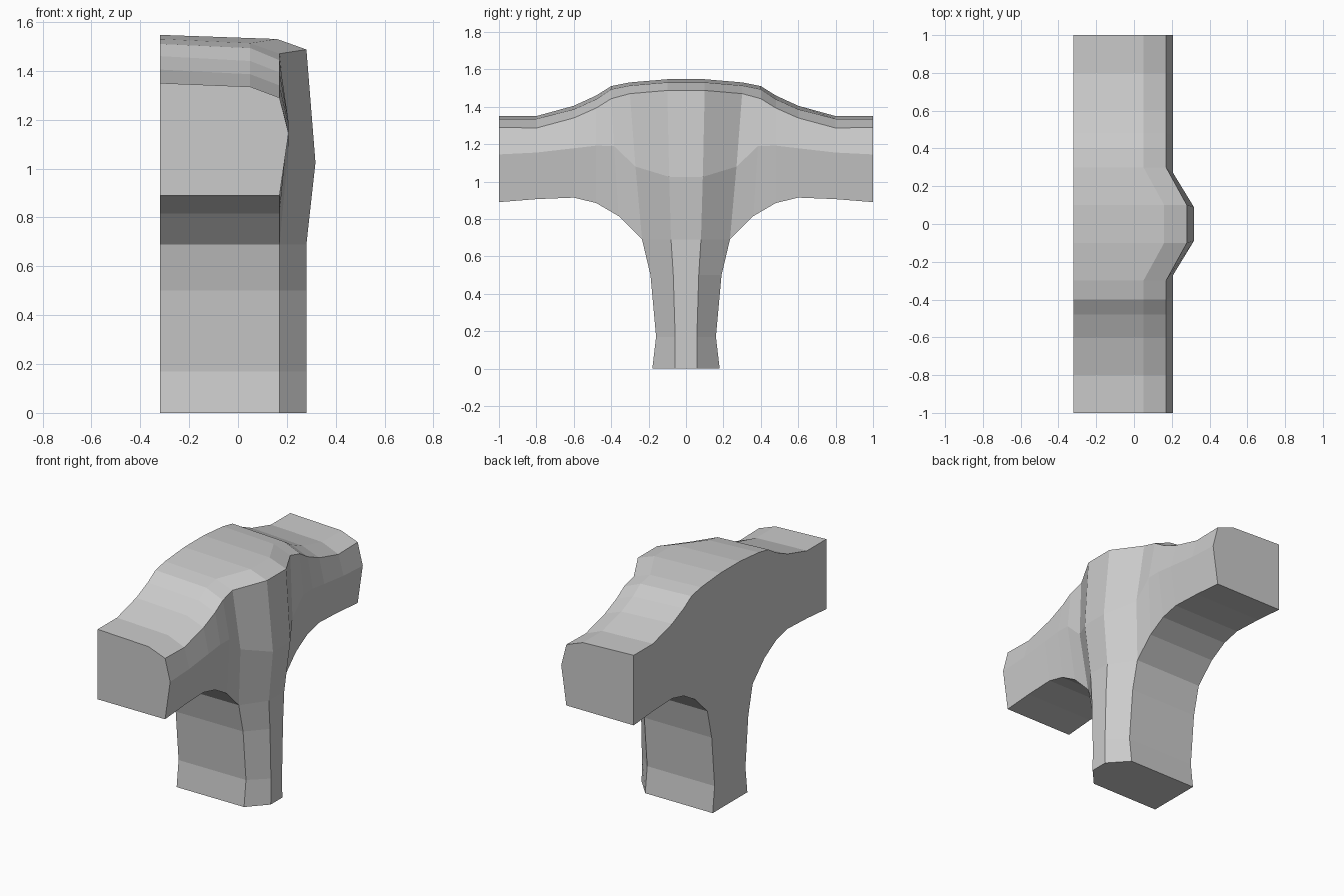
import bpy, bmesh

if "Cube" in bpy.data.objects:
    bpy.data.objects.remove(bpy.data.objects["Cube"])

BACK = -0.32

# Half of the beam, end to centre: y at top / bulge / underside, forward offset,
# then z of back top, top crease, front edge, bulge, underside
HALF = [
    (1.00, 1.00, 1.00, 0.00, 1.35, 1.335, 1.290, 1.145, 0.890),
    (0.80, 0.80, 0.80, 0.00, 1.35, 1.335, 1.286, 1.155, 0.906),
    (0.60, 0.60, 0.60, 0.00, 1.405, 1.386, 1.340, 1.178, 0.914),
    (0.48, 0.48, 0.48, 0.00, 1.46, 1.44, 1.393, 1.192, 0.885),
    (0.40, 0.385, 0.36, 0.00, 1.51, 1.493, 1.443, 1.19, 0.815),
    (0.30, 0.27, 0.235, 0.00, 1.53, 1.513, 1.470, 1.08, 0.690),
    (0.10, 0.09, 0.08, 0.11, 1.547, 1.53, 1.487, 1.025, 0.690),
]
# Pillar rings below the beam: z, outer half width, front facet half width
PILLAR = [(0.50, 0.19, 0.068), (0.17, 0.16, 0.058), (0.0, 0.18, 0.06)]

bm = bmesh.new()


def section(s, side):
    yt, ym, yb, dx, zt, zc, ze, zm, zb = s
    pts = [(BACK, yt, zt), (0.05 + dx, yt, zc), (0.17 + dx, yt, ze),
           (0.207 + dx, ym, zm), (0.17 + dx, yb, zb), (BACK, yb, zb)]
    return [bm.verts.new((x, y * side, z)) for x, y, z in pts]


def bridge(a, b, skip=()):
    n = len(a)
    for i in range(n):
        if i not in skip:
            j = (i + 1) % n
            bm.faces.new((a[i], a[j], b[j], b[i]))


# Beam: loft of sections, left open underneath where the pillar joins
rings = [section(s, -1) for s in HALF] + [section(s, 1) for s in reversed(HALF)]
join = len(HALF) - 2
for k in range(len(rings) - 1):
    bridge(rings[k], rings[k + 1], (4,) if join <= k <= join + 2 else ())
bm.faces.new(rings[0])
bm.faces.new(rings[-1])

# Pillar: continues down from the open underside
four = rings[join:join + 4]
ring = [r[4] for r in four] + [r[5] for r in reversed(four)]
for z, w, f in PILLAR:
    pts = [(0.17, -w), (0.28, -f), (0.28, f), (0.17, w),
           (BACK, w), (BACK, f), (BACK, -f), (BACK, -w)]
    lower = [bm.verts.new((x, y, z)) for x, y in pts]
    bridge(ring, lower)
    ring = lower
bm.faces.new(ring)

bmesh.ops.recalc_face_normals(bm, faces=bm.faces)
mesh = bpy.data.meshes.new("arch_pillar")
bm.to_mesh(mesh)
bm.free()
bpy.context.collection.objects.link(bpy.data.objects.new("arch_pillar", mesh))
